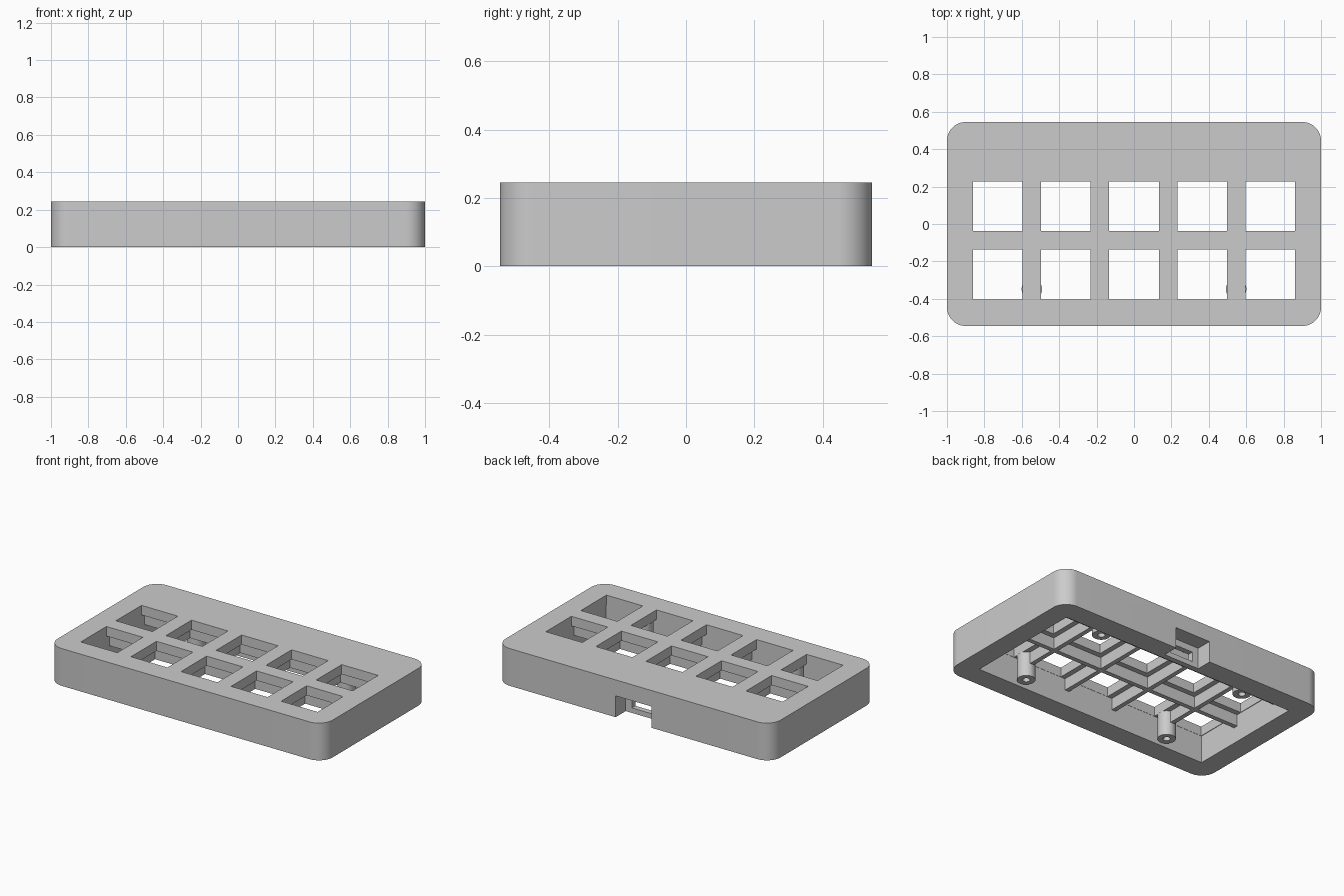
import bpy
import math

if "Cube" in bpy.data.objects:
    bpy.data.objects.remove(bpy.data.objects["Cube"], do_unlink=True)

# Single plain plastic colour
grey = bpy.data.materials.new("grey_plastic")
grey.use_nodes = True
GREY = (0.6, 0.6, 0.6, 1)
grey.diffuse_color = GREY
grey.node_tree.nodes["Principled BSDF"].inputs["Base Color"].default_value = GREY

HEIGHT = 0.245
HALF_X, HALF_Y, CORNER = 1.0, 0.545, 0.1
IN_X, IN_Y = 0.864, 0.404      # cavity half sizes
CEILING = 0.182                # underside of the top plate
PITCH, HOLE = 0.364, 0.265
ROWS = (-0.27, 0.094)
RIB, RIB_Z = 0.03, 0.105


def prism(name, outline, z0, z1):
    """Extrude a counter-clockwise outline from z0 to z1."""
    n = len(outline)
    verts = [(x, y, z) for z in (z0, z1) for x, y in outline]
    faces = [list(range(n))[::-1], list(range(n, 2 * n))]
    faces += [[i, (i + 1) % n, n + (i + 1) % n, n + i] for i in range(n)]
    mesh = bpy.data.meshes.new(name)
    mesh.from_pydata(verts, [], faces)
    mesh.materials.append(grey)
    obj = bpy.data.objects.new(name, mesh)
    bpy.context.scene.collection.objects.link(obj)
    return obj


def box(name, x0, x1, y0, y1, z0, z1):
    return prism(name, [(x0, y0), (x1, y0), (x1, y1), (x0, y1)], z0, z1)


def circle(cx, cy, r, n):
    return [(cx + r * math.cos(math.tau * i / n), cy + r * math.sin(math.tau * i / n))
            for i in range(n)]


def cut(obj, cutters):
    """Subtract the cutters, bake the result and remove the cutters."""
    for c in cutters:
        mod = obj.modifiers.new("cut", "BOOLEAN")
        mod.operation, mod.solver, mod.object = "DIFFERENCE", "EXACT", c
        c.hide_render = True
    bpy.context.view_layer.update()
    deps = bpy.context.evaluated_depsgraph_get()
    mesh = bpy.data.meshes.new_from_object(obj.evaluated_get(deps))
    obj.modifiers.clear()
    obj.data = mesh
    for c in cutters:
        bpy.data.objects.remove(c, do_unlink=True)


def smooth(obj):
    bpy.ops.object.select_all(action="DESELECT")
    obj.select_set(True)
    bpy.context.view_layer.objects.active = obj
    bpy.ops.object.shade_smooth_by_angle(angle=math.radians(30))


# Rounded case shell
outline = []
for k, (sx, sy) in enumerate([(1, 1), (-1, 1), (-1, -1), (1, -1)]):
    for i in range(17):
        a = math.pi / 2 * (k + i / 16)
        outline.append((sx * (HALF_X - CORNER) + CORNER * math.cos(a),
                        sy * (HALF_Y - CORNER) + CORNER * math.sin(a)))
case = prism("case_shell", outline, 0, HEIGHT)

# Open underside, key openings, and stepped cable port in the back wall
cutters = [box("cavity_cutter", -IN_X, IN_X, -IN_Y, IN_Y, -0.1, CEILING)]
h = HOLE / 2
for col in range(-2, 3):
    for y in ROWS:
        x = col * PITCH
        cutters.append(box("key_cutter", x - h, x + h, y - h, y + h, 0.15, 0.3))
cutters.append(box("port_recess_cutter", -0.13, 0.13, 0.44, 0.6, -0.1, 0.14))
cutters.append(box("port_slot_cutter", -0.085, 0.085, 0.35, 0.5, 0.033, 0.097))
cut(case, cutters)
smooth(case)

# Stiffening ribs under the plate
r = RIB / 2
for name, y in (("middle_long_rib", -0.088), ("back_long_rib", 0.276)):
    box(name, -IN_X, IN_X, y - r, y + r, RIB_Z, CEILING)
for i, col in enumerate((-1.5, -0.5, 0.5, 1.5)):
    x = col * PITCH
    box(f"cross_rib_{i + 1}", x - r, x + r, -IN_Y, 0.276, RIB_Z, CEILING)

# Screw posts with pilot holes
for sx, side in ((1, "left"), (-1, "right")):
    for sy, end in ((1, "back"), (-1, "front")):
        px, py = sx * 1.5 * PITCH, sy * 0.348
        post = prism(f"{end}_{side}_screw_post", circle(px, py, 0.055, 32), 0.02, CEILING)
        cut(post, [prism("pilot_cutter", circle(px, py, 0.022, 20), -0.1, 0.14)])
        smooth(post)
